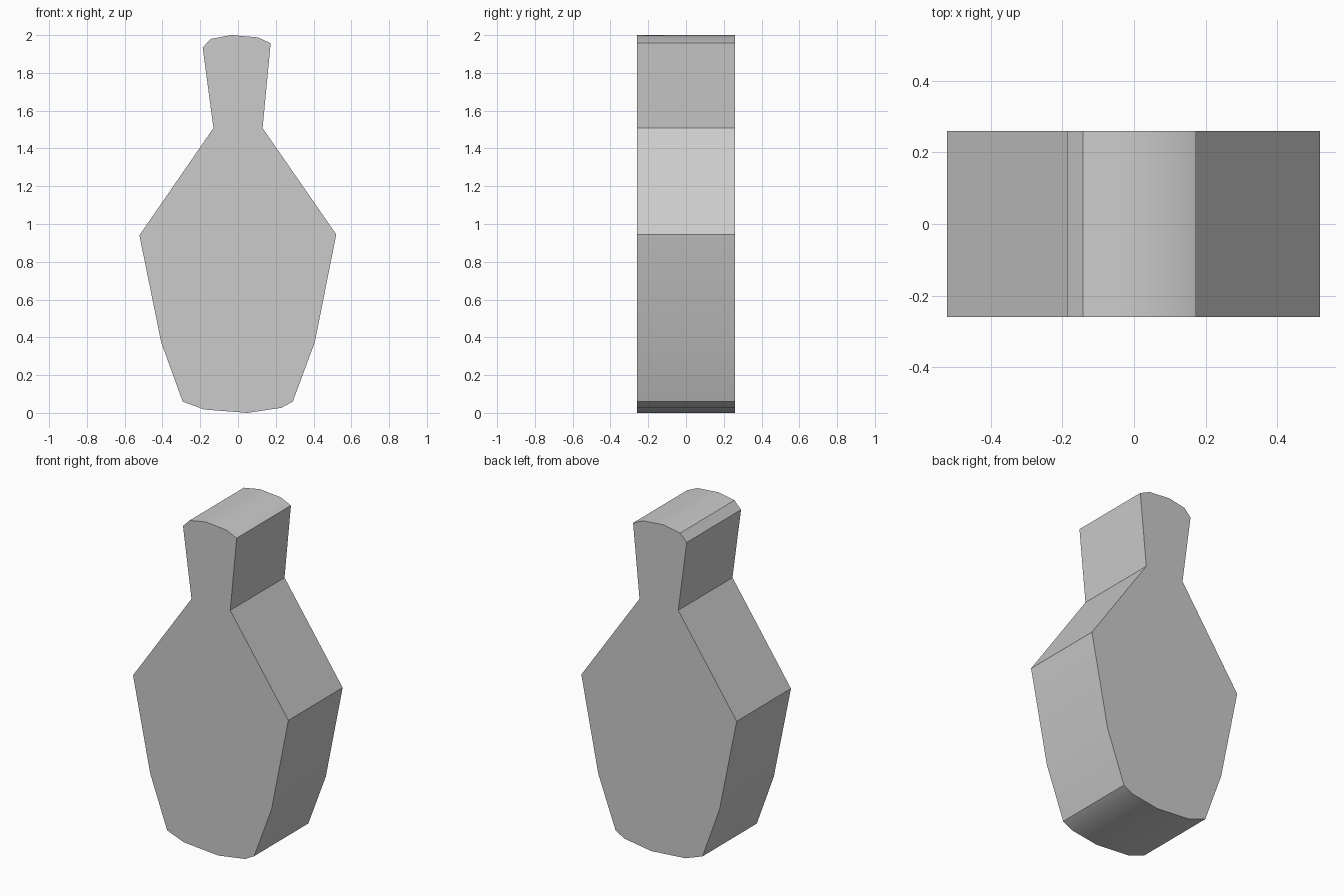
import bpy, bmesh

if "Cube" in bpy.data.objects:
    bpy.data.objects.remove(bpy.data.objects["Cube"])

HALF_DEPTH = 0.26

# Outline of the pin, clockwise from the upper left of the head (x, z)
head = [(-0.187, 1.935), (-0.143, 1.98), (-0.035, 2.0), (0.105, 1.988), (0.173, 1.957)]
right_side = [(0.13, 1.508), (0.52, 0.945), (0.407, 0.375), (0.29, 0.06)]
base = [(0.23, 0.027), (0.05, 0.0), (-0.18, 0.018), (-0.293, 0.06)]
left_side = [(-0.407, 0.375), (-0.522, 0.94), (-0.13, 1.508)]
outline = head + right_side + base + left_side

# Flat pin: front face extruded to the back
bm = bmesh.new()
front = bm.faces.new([bm.verts.new((x, -HALF_DEPTH, z)) for x, z in outline])
result = bmesh.ops.extrude_face_region(bm, geom=[front], use_keep_orig=True)
back_verts = [v for v in result["geom"] if isinstance(v, bmesh.types.BMVert)]
bmesh.ops.translate(bm, verts=back_verts, vec=(0, 2 * HALF_DEPTH, 0))
bmesh.ops.recalc_face_normals(bm, faces=bm.faces)

mesh = bpy.data.meshes.new("pin_body")
bm.to_mesh(mesh)
bm.free()
pin = bpy.data.objects.new("pin_body", mesh)
bpy.context.collection.objects.link(pin)

# Plain grey surface
grey = bpy.data.materials.new("light_grey")
grey.diffuse_color = (0.6, 0.6, 0.6, 1)
grey.use_nodes = True
grey.node_tree.nodes["Principled BSDF"].inputs["Base Color"].default_value = grey.diffuse_color
mesh.materials.append(grey)

# Soft shading over the shallow curves, sharp at the corners
bpy.context.view_layer.objects.active = pin
pin.select_set(True)
bpy.ops.object.shade_smooth_by_angle(angle=0.5)
